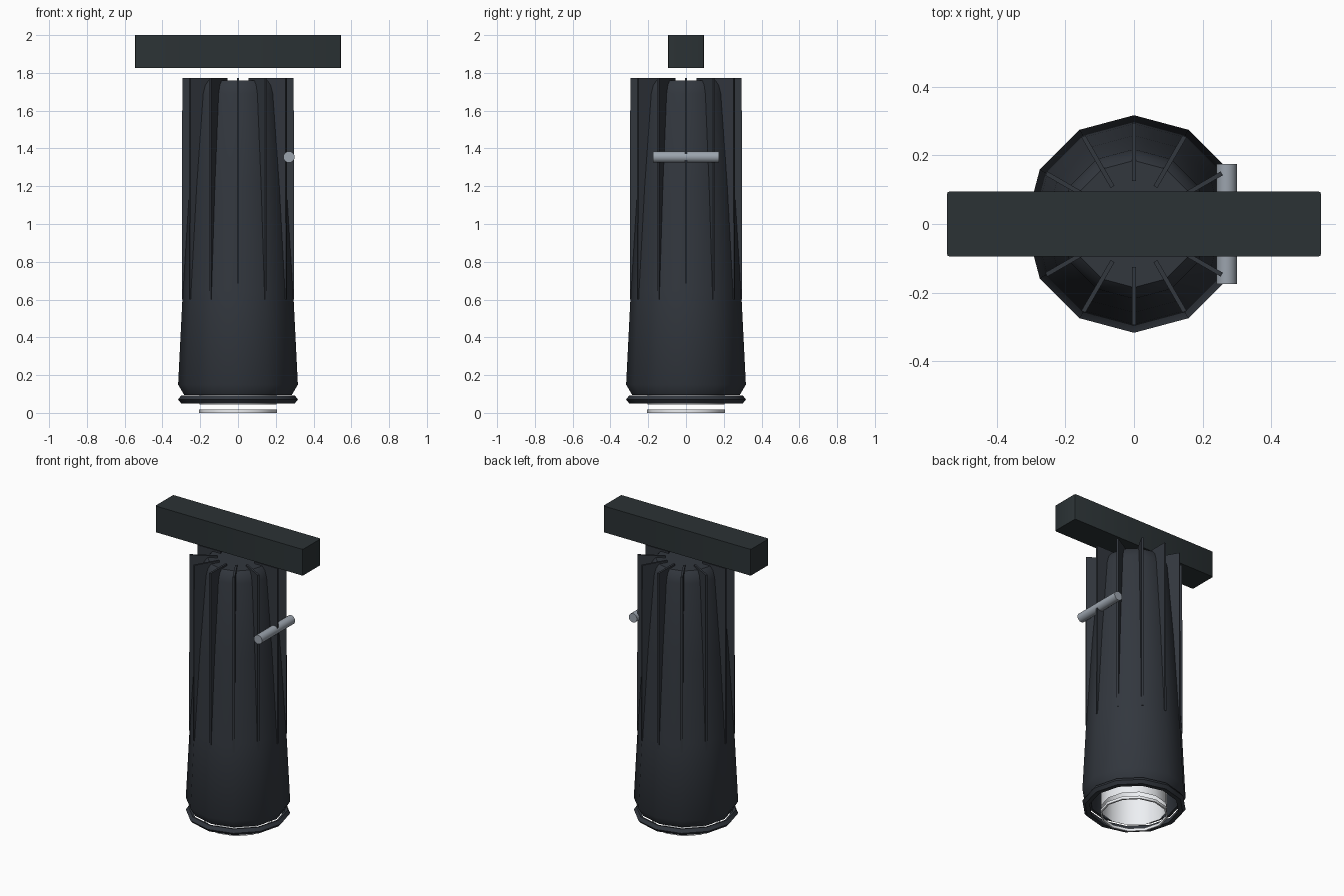
import bpy, bmesh, math
from mathutils import Matrix

if "Cube" in bpy.data.objects:
    bpy.data.objects.remove(bpy.data.objects["Cube"])

SIDES = 12


def material(name, rgb):
    m = bpy.data.materials.new(name)
    m.diffuse_color = (*rgb, 1)
    m.use_nodes = True
    m.node_tree.nodes["Principled BSDF"].inputs["Base Color"].default_value = m.diffuse_color
    return m


DARK = material("dark_paint", (0.032, 0.038, 0.048))
TRACK = material("track_paint", (0.024, 0.032, 0.035))
STEEL = material("steel", (0.33, 0.37, 0.42))
WHITE = material("reflector_white", (0.85, 0.87, 0.9))


def finish(name, bm, mat, smooth=True):
    bmesh.ops.recalc_face_normals(bm, faces=bm.faces)
    mesh = bpy.data.meshes.new(name)
    bm.to_mesh(mesh)
    bm.free()
    mesh.materials.append(mat)
    ob = bpy.data.objects.new(name, mesh)
    bpy.context.collection.objects.link(ob)
    if smooth:
        bpy.ops.object.select_all(action='DESELECT')
        ob.select_set(True)
        bpy.context.view_layer.objects.active = ob
        bpy.ops.object.shade_smooth_by_angle(angle=math.radians(38))
    return ob


def lathe(name, profile, mat, sides=SIDES, closed=True):
    """Revolve (radius, z) points around z."""
    bm = bmesh.new()
    verts = [bm.verts.new((r, 0, z)) for r, z in profile]
    edges = [bm.edges.new(p) for p in zip(verts, verts[1:])]
    if closed:
        edges.append(bm.edges.new((verts[-1], verts[0])))
    bmesh.ops.spin(bm, geom=verts + edges, cent=(0, 0, 0), axis=(0, 0, 1),
                   angle=math.tau, steps=sides, use_merge=True)
    bmesh.ops.remove_doubles(bm, verts=bm.verts, dist=1e-4)
    return finish(name, bm, mat)


# Tapered lamp housing, hollow at the lower end
lathe("housing", [(0, 1.76), (0.185, 1.76), (0.205, 1.735), (0.218, 1.69),
                  (0.258, 1.2), (0.292, 0.65), (0.317, 0.15), (0.285, 0.095),
                  (0.268, 0.095), (0.26, 0.14), (0.25, 0.45), (0, 0.45)],
      DARK, closed=False)

# Front rim
lathe("front_rim", [(0.30, 0.05), (0.317, 0.07), (0.302, 0.092),
                    (0.286, 0.088), (0.272, 0.05)], DARK)

# Bright reflector cup and lens retaining ring
lathe("reflector", [(0.203, 0.045), (0.2, 0.4), (0, 0.4)], WHITE, closed=False)
lathe("lens_ring", [(0.207, 0.0), (0.207, 0.018), (0.196, 0.018), (0.196, 0.0)], WHITE)

# Radial cooling fins
bm = bmesh.new()
fin = [(0.125, 1.72), (0.125, 1.772), (0.295, 1.772), (0.296, 0.60), (0.26, 0.60)]
for i in range(SIDES):
    face = bm.faces.new([bm.verts.new((r, -0.0065, z)) for r, z in fin])
    out = bmesh.ops.extrude_face_region(bm, geom=[face])["geom"]
    new = [g for g in out if isinstance(g, bmesh.types.BMVert)]
    bmesh.ops.translate(bm, verts=new, vec=(0, 0.013, 0))
    bmesh.ops.rotate(bm, verts=new + list(face.verts), cent=(0, 0, 0),
                     matrix=Matrix.Rotation(math.tau * i / SIDES, 3, 'Z'))
finish("cooling_fins", bm, DARK, smooth=False)

# Pivot pin on the side
bm = bmesh.new()
bmesh.ops.create_cone(bm, cap_ends=True, segments=16, radius1=0.03, radius2=0.03, depth=0.35,
                      matrix=Matrix.Translation((0.27, 0, 1.355)) @ Matrix.Rotation(math.pi / 2, 4, 'X'))
finish("pivot_pin", bm, STEEL)

# Ceiling track block
bm = bmesh.new()
bmesh.ops.create_cube(bm, size=1, matrix=Matrix.Translation((0, 0, 1.9125)) @
                      Matrix.Diagonal((1.09, 0.19, 0.175, 1)))
bmesh.ops.bevel(bm, geom=[e for e in bm.edges if abs(e.verts[0].co.z - e.verts[1].co.z) > 0.1],
                offset=0.008, segments=2, affect='EDGES', profile=0.5)
finish("track_block", bm, TRACK)
